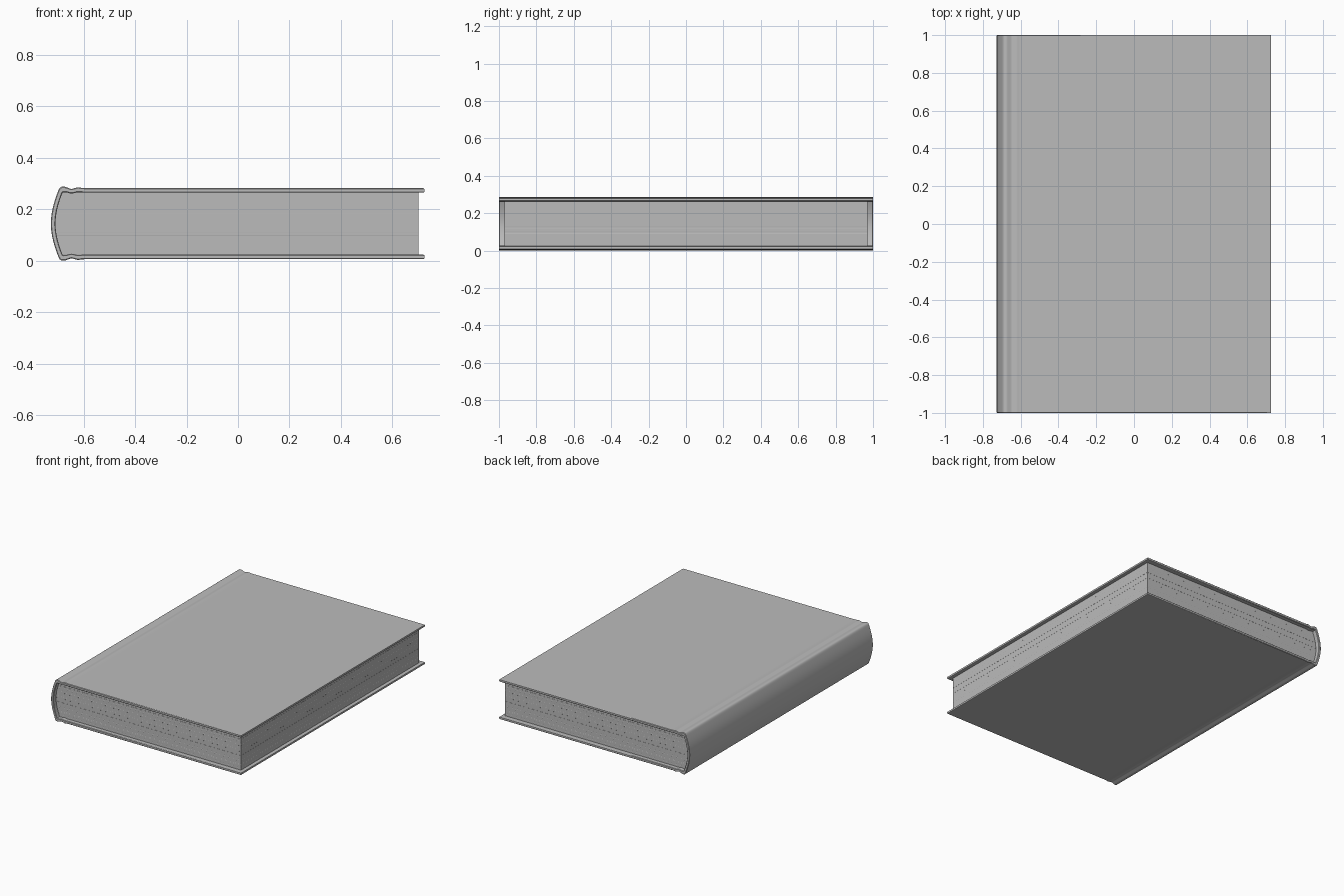
import bpy, bmesh, random
from mathutils import Vector

random.seed(4)
cube = bpy.data.objects.get("Cube")
if cube:
    bpy.data.objects.remove(cube, do_unlink=True)

MID = 0.144         # height of the middle of the book
BOARD = 0.018       # cover thickness
HALF_LENGTH = 1.0
PAGE_HALF = 0.97
PAGE_TOP = 0.121    # half thickness of the page block
LEAVES = 36
RIM = 0.003         # eased edge on the ends of the cover

grey = bpy.data.materials.new("plain grey")
grey.use_nodes = True
colour = (0.5, 0.5, 0.5, 1)
grey.diffuse_color = colour
grey.node_tree.nodes["Principled BSDF"].inputs["Base Color"].default_value = colour


def finish(name, bm):
    bmesh.ops.recalc_face_normals(bm, faces=bm.faces)
    mesh = bpy.data.meshes.new(name)
    bm.to_mesh(mesh)
    bm.free()
    mesh.materials.append(grey)
    obj = bpy.data.objects.new(name, mesh)
    bpy.context.collection.objects.link(obj)
    return obj


def bridge(bm, a, b):
    """Join two closed rings with quads."""
    for i in range(len(a)):
        j = (i + 1) % len(a)
        bm.faces.new((a[i], a[j], b[j], b[i]))


def smooth(points, steps):
    """Catmull-Rom curve through the points."""
    ext = [points[0]] + points + [points[-1]]
    out = []
    for a, b, c, d in zip(ext, ext[1:], ext[2:], ext[3:]):
        for i in range(steps):
            t = i / steps
            out.append(0.5 * (2 * b + (c - a) * t + (2 * a - 5 * b + 4 * c - d) * t**2
                              + (3 * b - a - 3 * c + d) * t**3))
    return out + [points[-1]]


# Case: outer line of the upper hinge groove and half the spine, then mirrored
upper = [Vector(p) for p in [
    (-0.59, 0.138), (-0.607, 0.139), (-0.622, 0.141), (-0.634, 0.138), (-0.647, 0.135),
    (-0.66, 0.139), (-0.676, 0.144), (-0.692, 0.139), (-0.703, 0.115),
    (-0.716, 0.075), (-0.724, 0.037), (-0.727, 0)]]
spine = upper + [Vector((p.x, -p.y)) for p in reversed(upper[:-1])]
outer = smooth(spine, 4)

# Inner line: the outer one moved in by the board thickness
inner = []
for i, p in enumerate(outer):
    tangent = outer[min(i + 1, len(outer) - 1)] - outer[max(i - 1, 0)]
    normal = Vector((-tangent.y, tangent.x)).normalized()
    q = p + normal * BOARD
    q.y = max(-PAGE_TOP, min(PAGE_TOP, q.y))
    inner.append(q)

# Boards reach the fore edge, each with a rounded nose
outer = [Vector((0.719, 0.138))] + outer + [Vector((0.719, -0.138))]
inner = [Vector((0.719, 0.120))] + inner + [Vector((0.719, -0.120))]
nose = [Vector(p) for p in [(0.724, -0.135), (0.725, -0.129), (0.724, -0.123)]]
top_nose = [Vector((p.x, -p.y)) for p in reversed(nose)]
outline = outer + nose + inner[::-1] + top_nose
count = len(outer)
facing = inner + nose + outer[::-1] + top_nose

bm = bmesh.new()
rings = []
for y, inset in ((-HALF_LENGTH, RIM), (-HALF_LENGTH + RIM, 0),
                 (HALF_LENGTH - RIM, 0), (HALF_LENGTH, RIM)):
    ring = []
    for p, across in zip(outline, facing):
        q = p.lerp(across, inset / BOARD)
        ring.append(bm.verts.new((q.x, y, q.y + MID)))
    rings.append(ring)
for a, b in zip(rings, rings[1:]):
    bridge(bm, a, b)

# End faces: a strip along the board plus the two rounded noses
for ring in (rings[0], rings[-1]):
    back = ring[count + 3:2 * count + 3][::-1]
    for i in range(count - 1):
        bm.faces.new((ring[i], ring[i + 1], back[i + 1], back[i]))
    bm.faces.new(ring[count - 1:count + 3] + [back[-1]])
    bm.faces.new([back[0]] + ring[2 * count + 3:] + [ring[0]])
cover = finish("cover", bm)
bpy.ops.object.select_all(action="DESELECT")
cover.select_set(True)
bpy.context.view_layer.objects.active = cover
bpy.ops.object.shade_smooth_by_angle(angle=0.6)
# keep the broad boards flat while the spine stays round
weighted = cover.modifiers.new("flat boards", "WEIGHTED_NORMAL")
weighted.keep_sharp = True
weighted.weight = 100

# Page block: upright leaf edges parted by hairline steps, with a rounded back
bm = bmesh.new()
last = None
for k in range(LEAVES):
    jitter = random.uniform(0, 0.0005)
    for step in (0.03, 0.97):
        z = PAGE_TOP * (2 * (k + step) / LEAVES - 1)
        back_x = -0.688 - 0.022 * (1 - (z / PAGE_TOP) ** 2)
        front_x = 0.702 - jitter
        side = PAGE_HALF - jitter
        ring = [bm.verts.new((x, y, z + MID)) for x, y in (
            (back_x, -side), (front_x, -side), (front_x, side), (back_x, side))]
        if last:
            bridge(bm, last, ring)
        else:
            bm.faces.new(ring[::-1])
        last = ring
bm.faces.new(last)
finish("pages", bm)
